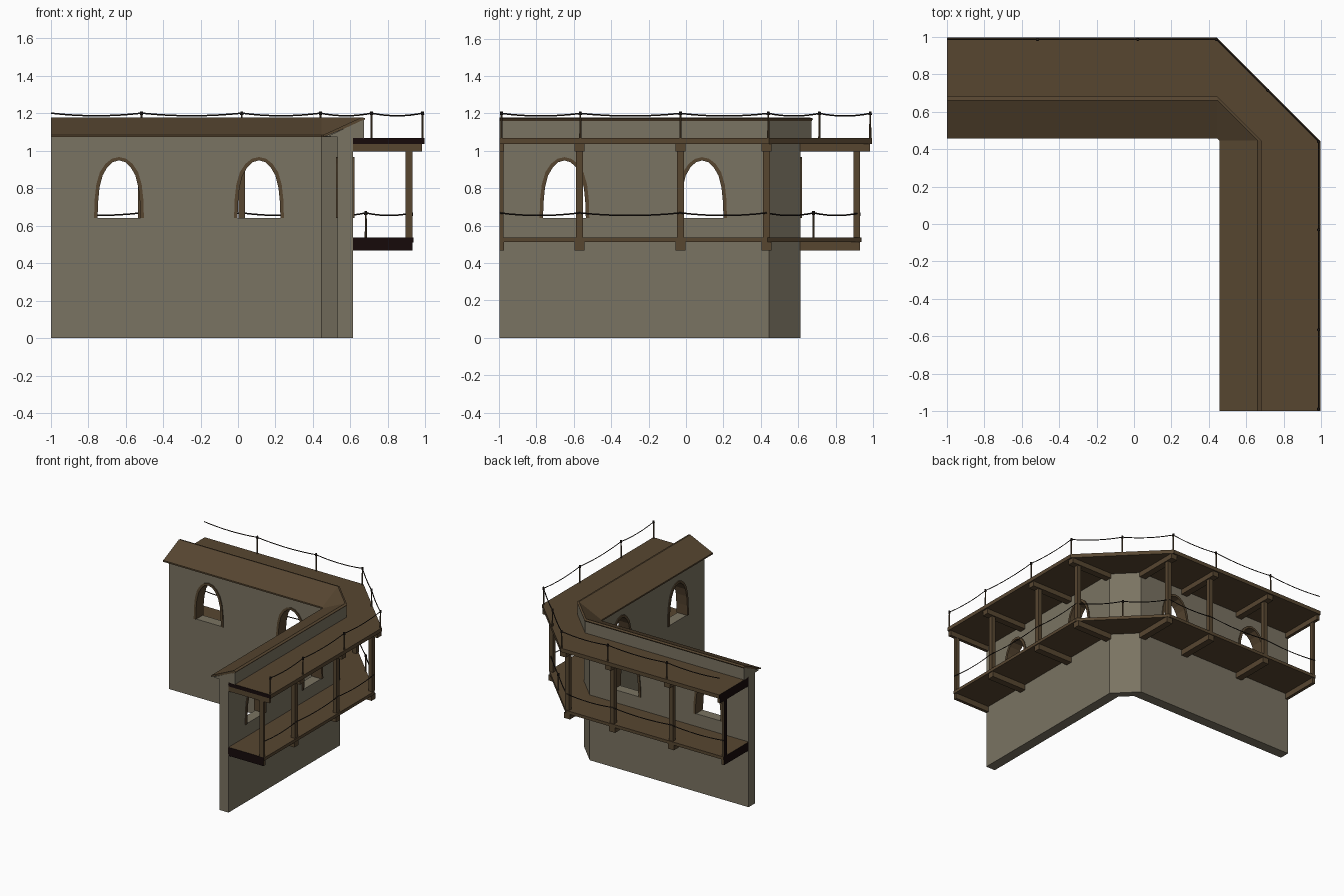
import bpy, bmesh, math
from mathutils import Vector

if "Cube" in bpy.data.objects:
    bpy.data.objects.remove(bpy.data.objects["Cube"])

END, CH = -0.998, 0.445      # arm end, start of corner chamfer


def mat(name, c):
    m = bpy.data.materials.new(name)
    m.diffuse_color = (*c, 1)
    m.use_nodes = True
    m.node_tree.nodes["Principled BSDF"].inputs["Base Color"].default_value = m.diffuse_color
    return m


STONE = mat("stone_grey", (0.195, 0.172, 0.122))
WOOD = mat("wood_brown", (0.095, 0.061, 0.030))
DARK = mat("dark_end_grain", (0.008, 0.003, 0.003))
ROPE = mat("rope_dark", (0.018, 0.013, 0.010))


def finish(bm, name, material, dark_ends=False):
    bmesh.ops.recalc_face_normals(bm, faces=bm.faces[:])
    bm.normal_update()
    if dark_ends:  # faces closing the free ends of both arms
        for f in bm.faces:
            c, n = f.calc_center_median(), f.normal
            if (n.x < -0.9 and c.x < -0.99) or (n.y < -0.9 and c.y < -0.99):
                f.material_index = 1
    me = bpy.data.meshes.new(name)
    bm.to_mesh(me)
    bm.free()
    me.materials.append(material)
    if dark_ends:
        me.materials.append(DARK)
    ob = bpy.data.objects.new(name, me)
    bpy.context.collection.objects.link(ob)
    return ob


def sweep(name, profile, material, dark_ends=False, ch=CH):
    """Sweep an (offset, z) profile along the chamfered L path."""
    bm = bmesh.new()
    rings = []
    for s in range(4):
        ring = []
        for r, z in profile:
            x, y = [(END, r), (ch, r), (r, ch), (r, END)][s]
            ring.append(bm.verts.new((x, y, z)))
        rings.append(ring)
    n = len(profile)
    for a, b in zip(rings, rings[1:]):
        for i in range(n):
            j = (i + 1) % n
            bm.faces.new((a[i], a[j], b[j], b[i]))
    bm.faces.new(rings[0])
    bm.faces.new(rings[-1][::-1])
    return finish(bm, name, material, dark_ends)


def at(arm, t, r, z):
    """Point at distance t along an arm and offset r outwards."""
    return Vector((t, r, z)) if arm == "back" else Vector((r, t, z))


def box(name, arm, t, r, z, material=WOOD):
    bm = bmesh.new()
    bmesh.ops.create_cube(bm, size=1)
    for v in bm.verts:
        i = [0 if c < 0 else 1 for c in v.co]
        v.co = at(arm, t[i[0]], r[i[1]], z[i[2]])
    return finish(bm, name, material, True)


def rect(r0, r1, z0, z1):
    return [(r0, z0), (r1, z0), (r1, z1), (r0, z1)]


# Window arch outline, half of it: (half width, z)
HALF = [(0.133, 0.64), (0.130, 0.74), (0.121, 0.82), (0.102, 0.885),
        (0.072, 0.93), (0.038, 0.957)]


def arch(k=1.0, drop=0.0):
    right = [(u * k, z if z == 0.64 else z - drop) for u, z in HALF]
    return right + [(0, 0.966 - drop)] + [(-u, z) for u, z in reversed(right)]


def prism(name, arm, t, loops, r0, r1, material):
    """Extrude one outline, or the strip between two open outlines."""
    bm = bmesh.new()
    outline = loops[0] + (loops[1][::-1] if len(loops) > 1 else [])
    a = [bm.verts.new(at(arm, t + u, r0, z)) for u, z in outline]
    b = [bm.verts.new(at(arm, t + u, r1, z)) for u, z in outline]
    n = len(outline)
    closed = len(loops) == 1
    for i in range(n):
        j = (i + 1) % n
        bm.faces.new((a[i], a[j], b[j], b[i]))
    for v in (a, b):
        if closed:
            bm.faces.new(v)
        else:
            for i in range(n // 2 - 1):
                bm.faces.new((v[i], v[i + 1], v[n - 2 - i], v[n - 1 - i]))
    return finish(bm, name, material)


# Stone wall with arched windows and wooden window surrounds
wall = sweep("stone_wall", rect(0.53, 0.613, 0, 1.08), STONE)
WINDOWS = [("back", -0.635), ("back", 0.112), ("side", -0.650), ("side", 0.086)]
cutters = []
for arm, t in WINDOWS:
    c = prism("window_cutter", arm, t, [arch(0.97, 0.004)], 0.4, 0.75, STONE)
    c.hide_render = True
    cutters.append(c)
    m = wall.modifiers.new("window", "BOOLEAN")
    m.object, m.operation, m.solver = c, "DIFFERENCE", "EXACT"
    prism("window_surround", arm, t, [arch(), arch(0.86, 0.018)], 0.522, 0.621, WOOD)
dg = bpy.context.evaluated_depsgraph_get()
cut = bpy.data.meshes.new_from_object(wall.evaluated_get(dg))
wall.modifiers.clear()
wall.data = cut
for c in cutters:
    bpy.data.objects.remove(c)

# Gable-shaped parapet and the lean-to roof slab above it
sweep("parapet", [(0.475, 1.075), (0.672, 1.066), (0.672, 1.166)], STONE)
sweep("roof_slab", [(0.455, 1.072), (0.455, 1.084), (0.660, 1.178), (0.680, 1.172), (0.672, 1.160)], WOOD)

# Walkway decks
sweep("upper_deck", rect(0.61, 0.995, 1.036, 1.067), WOOD, True, 0.443)
sweep("lower_deck", rect(0.61, 0.937, 0.511, 0.536), WOOD, True, 0.435)

# Beams and posts carrying the decks
STATIONS = {"back": [-0.515, 0.02, 0.43], "side": [-0.57, -0.03, 0.43]}
for arm, ts in STATIONS.items():
    spans = [((END, END + 0.025), (END, END + 0.022))]
    spans += [((t - 0.027, t + 0.027), (t - 0.018, t + 0.018)) for t in ts]
    for beam, post in spans:
        box("upper_beam", arm, beam, (0.61, 0.983), (0.995, 1.036))
        box("lower_beam", arm, beam, (0.61, 0.93), (0.466, 0.511))
        box("deck_post", arm, post, (0.895, 0.93), (0.536, 0.995))


def rail_post(name, p, z0, z1):
    for part, ra, a, b, m in ((name, 0.006, z0, z1 - 0.02, WOOD),
                              (name + "_cap", 0.009, z1 - 0.02, z1, ROPE)):
        bm = bmesh.new()
        bmesh.ops.create_cone(bm, cap_ends=True, segments=8, radius1=ra,
                              radius2=ra * 0.8, depth=b - a)
        bmesh.ops.translate(bm, verts=bm.verts[:], vec=(p[0], p[1], (a + b) / 2))
        finish(bm, part, m)


def rope(name, stops, z, sag):
    cu = bpy.data.curves.new(name, "CURVE")
    cu.dimensions = "3D"
    cu.bevel_depth, cu.bevel_resolution = 0.004, 0
    pts = []
    for a, b in zip(stops, stops[1:]):
        for i in range(9):
            f = i / 8
            if pts and i == 0:
                continue
            pts.append((a[0] + (b[0] - a[0]) * f, a[1] + (b[1] - a[1]) * f,
                        z - 4 * sag * f * (1 - f)))
    sp = cu.splines.new("POLY")
    sp.points.add(len(pts) - 1)
    for q, co in zip(sp.points, pts):
        q.co = (*co, 1)
    cu.materials.append(ROPE)
    bpy.context.collection.objects.link(bpy.data.objects.new(name, cu))


# Upper rope railing
U = 0.985
upper = [(END, U), (-0.515, U), (0.02, U), (0.44, U), (0.713, 0.713),
         (U, 0.44), (U, -0.03), (U, -0.565), (U, -0.987)]
for p in upper[1:]:
    rail_post("upper_rail_post", p, 1.067, 1.21)
rope("upper_rope", upper, 1.2, 0.014)

# Lower rope railing, tied to the deck posts
L = 0.93
lower = [(END, L), (-0.515, L), (0.02, L), (0.43, L), (0.682, 0.682),
         (L, 0.43), (L, -0.03), (L, -0.57), (L, END)]
rail_post("lower_rail_post", (0.682, 0.682), 0.536, 0.677)
rope("lower_rope", lower, 0.668, 0.014)
